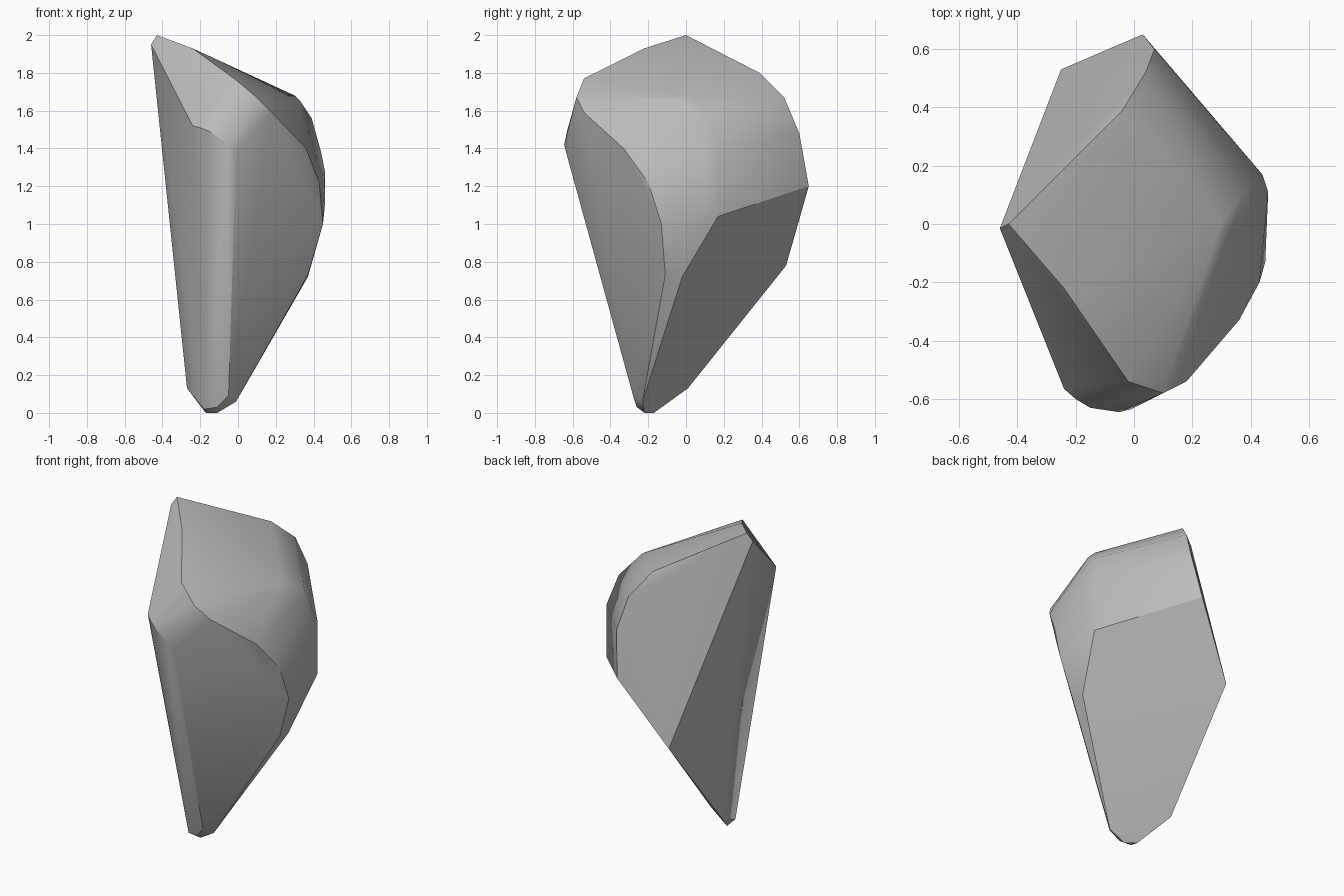
import bpy
import bmesh
import math
from mathutils import Vector

default_cube = bpy.data.objects.get("Cube")
if default_cube:
    bpy.data.objects.remove(default_cube, do_unlink=True)


def make_material(name, red, green, blue):
    material = bpy.data.materials.new(name)
    material.use_nodes = True
    colour = (red, green, blue, 1)
    material.diffuse_color = colour
    shader = material.node_tree.nodes["Principled BSDF"]
    shader.inputs["Base Color"].default_value = colour
    return material


def hull_object(name, outlines, material):
    """Wrap a tight convex skin around the given corner outlines."""
    mesh = bpy.data.meshes.new(name)
    shell = bmesh.new()
    for outline in outlines:
        for corner in outline:
            shell.verts.new(Vector(corner))
    result = bmesh.ops.convex_hull(shell, input=list(shell.verts))

    # Drop corners that fall inside the skin
    leftovers = result["geom_interior"] + result["geom_unused"]
    spare = {item for item in leftovers if isinstance(item, bmesh.types.BMVert)}
    if spare:
        bmesh.ops.delete(shell, geom=list(spare), context="VERTS")

    # Merge nearly level triangles into broad chiselled facets
    bmesh.ops.dissolve_limit(
        shell,
        angle_limit=math.radians(3),
        verts=list(shell.verts),
        edges=list(shell.edges),
    )
    bmesh.ops.recalc_face_normals(shell, faces=list(shell.faces))
    shell.to_mesh(mesh)
    shell.free()

    mesh.materials.append(material)
    thing = bpy.data.objects.new(name, mesh)
    bpy.context.collection.objects.link(thing)
    return thing


# Peak and the sloping top edge running to the front
crown = [
    (-.43, 0, 2), (-.46, -.015, 1.95), (-.24, -.22, 1.93),
    (-.02, -.54, 1.77), (.1, -.58, 1.67),
]

# Rounded rear edge of the flat back slab
rear_edge = [
    (-.04, .39, 1.8), (.04, .52, 1.67), (.07, .6, 1.48),
    (.03, .65, 1.2), (-.25, .53, .78),
]

# Shoulder where the rear bevels meet the side
side_shoulder = [
    (.3, .01, 1.68), (.33, -.02, 1.65), (.39, .12, 1.56),
    (.44, .17, 1.38), (.46, .11, 1.28), (.46, .11, 1.1),
    (.44, .17, 1.04), (.37, -.02, .72),
]

# Curved border of the large front facet
front_border = [
    (.18, -.54, 1.59), (.36, -.33, 1.4), (.43, -.2, 1.22),
    (.45, -.13, 1), (.37, -.11, .73),
]

# Upper end of the narrow front strip
strip_top = [
    (-.24, -.565, 1.52), (-.2, -.6, 1.51), (-.15, -.63, 1.49),
    (-.05, -.645, 1.42), (-.01, -.635, 1.38),
]

# Blunt tip the stone stands on
foot = [
    (-.27, .01, .13), (-.17, -.17, 0), (-.11, -.22, 0),
    (-.18, -.24, .02), (-.11, -.26, .03), (-.05, -.28, .09),
    (-.01, -.23, .06),
]

stone_grey = make_material("stone grey", .5, .5, .5)
stone = hull_object(
    "chipped_stone",
    [crown, rear_edge, side_shoulder, front_border, strip_top, foot],
    stone_grey,
)

# Soft worn bevels between crisp facet borders
bpy.ops.object.select_all(action="DESELECT")
stone.select_set(True)
bpy.context.view_layer.objects.active = stone
bpy.ops.object.shade_smooth_by_angle(angle=math.radians(30))
